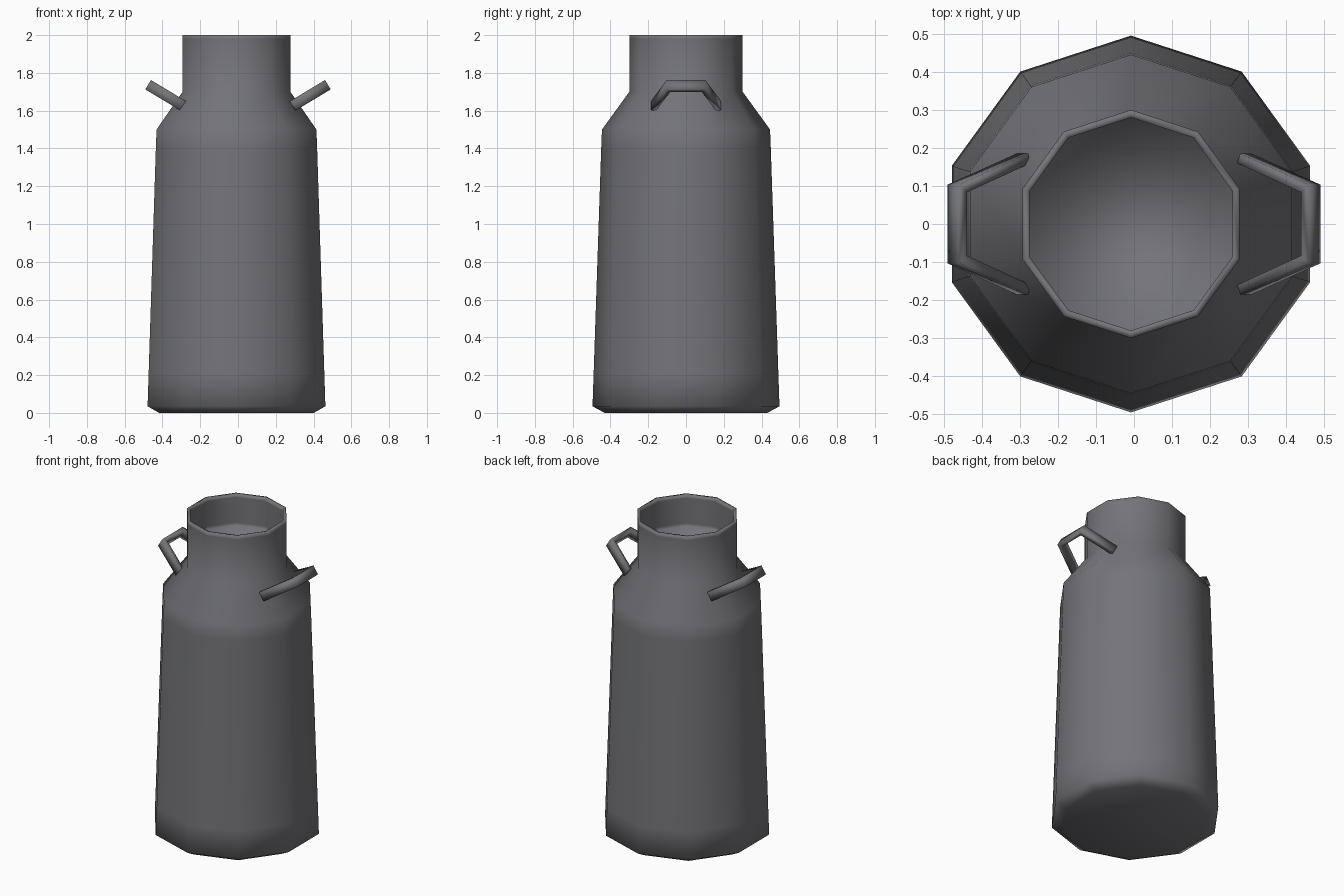
import bpy, bmesh, math
from mathutils import Vector

cube = bpy.data.objects.get("Cube")
if cube:
    bpy.data.objects.remove(cube, do_unlink=True)

SIDES = 10
CENTRE_X = -0.008

# Dull grey metal
metal = bpy.data.materials.new("grey metal")
metal.use_nodes = True
colour = (0.175, 0.177, 0.192, 1)
metal.diffuse_color = colour
metal.node_tree.nodes["Principled BSDF"].inputs["Base Color"].default_value = colour


def finish(name, bm):
    bmesh.ops.recalc_face_normals(bm, faces=bm.faces)
    for face in bm.faces:
        face.smooth = True
    mesh = bpy.data.meshes.new(name)
    bm.to_mesh(mesh)
    bm.free()
    obj = bpy.data.objects.new(name, mesh)
    bpy.context.collection.objects.link(obj)
    mesh.materials.append(metal)


def skin(bm, rings):
    """Join matching closed rings of vertices and cap both ends."""
    for a, b in zip(rings, rings[1:]):
        n = len(a)
        for i in range(n):
            bm.faces.new((a[i], a[(i + 1) % n], b[(i + 1) % n], b[i]))
    bm.faces.new(rings[0])
    bm.faces.new(rings[-1])


# Can body: ten-sided turned profile with a shallow recess in the neck;
# the extra rings keep the long walls evenly shaded between their rounded ends
profile = [(0.43, 0), (0.495, 0.035), (0.489, 0.21), (0.449, 1.4), (0.445, 1.5),
           (0.3, 1.7), (0.3, 1.98), (0.3, 2), (0.28, 2), (0.28, 1.98),
           (0.28, 1.82), (0.28, 1.8)]
bm = bmesh.new()
rings = []
for r, z in profile:
    angles = [math.pi / 2 + math.tau * i / SIDES for i in range(SIDES)]
    rings.append([bm.verts.new((CENTRE_X + r * math.cos(a), r * math.sin(a), z))
                  for a in angles])
skin(bm, rings)
finish("can_body", bm)

# Handles: flat strap bent in a tilted plane, one on each side
outer = [(0, 0.185), (0.212, 0.103), (0.212, -0.103), (0, -0.185)]
inner = [(-0.009, 0.16), (0.187, 0.083), (0.187, -0.083), (-0.009, -0.16)]
tilt = math.radians(31)
for name, side in (("left_handle", 1), ("right_handle", -1)):
    out = Vector((side * math.cos(tilt), 0, math.sin(tilt)))
    normal = Vector((-side * math.sin(tilt), 0, math.cos(tilt)))
    foot = Vector((side * 0.294, 0, 1.628))
    bm = bmesh.new()
    rings = []
    for o, i in zip(outer, inner):
        corners = [(o, 0.029), (o, -0.029), (i, -0.029), (i, 0.029)]
        rings.append([bm.verts.new(foot + out * p[0] + Vector((0, p[1], 0)) + normal * h)
                      for p, h in corners])
    skin(bm, rings)
    finish(name, bm)
